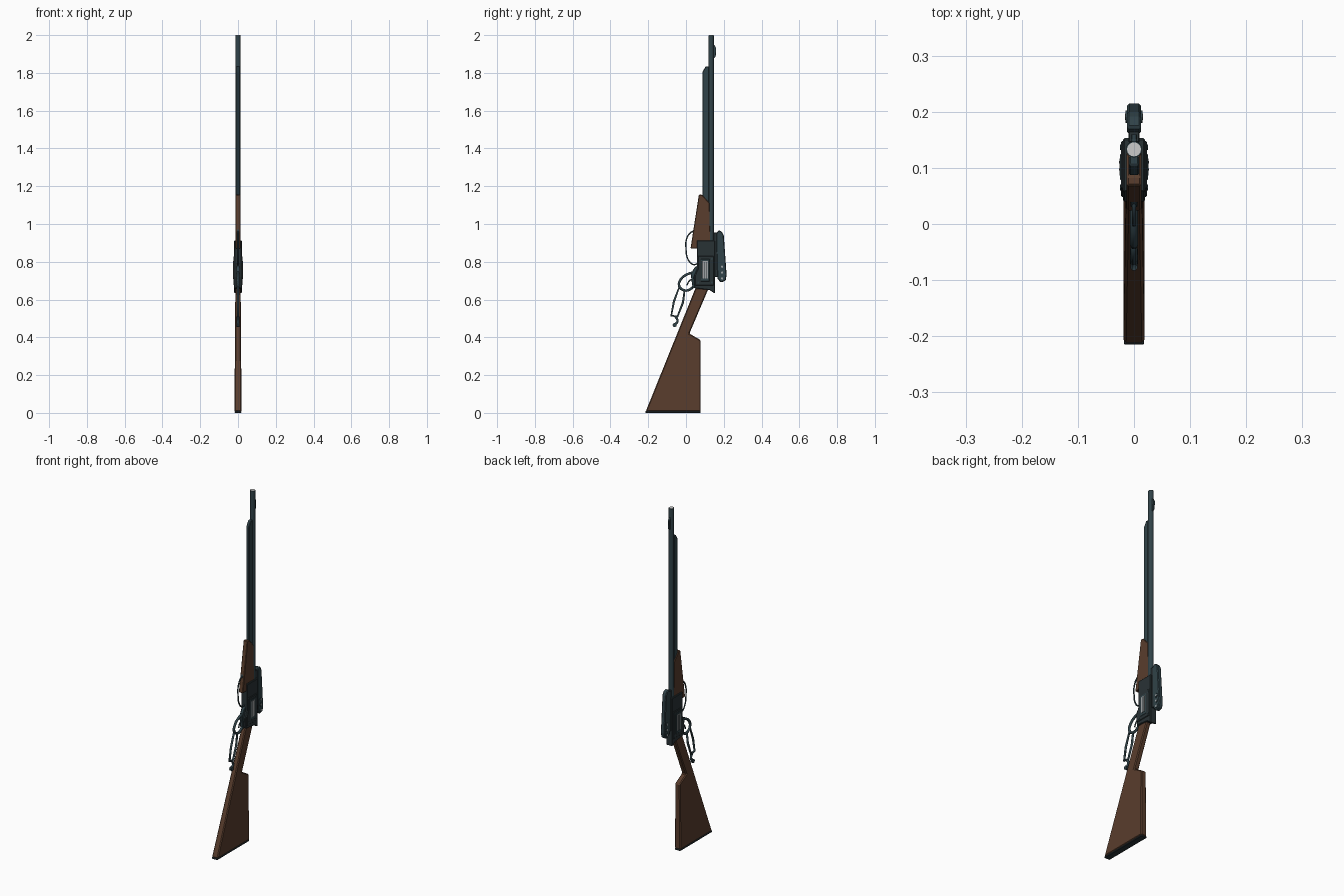
import bpy, bmesh, math

if "Cube" in bpy.data.objects:
    bpy.data.objects.remove(bpy.data.objects["Cube"])


def material(name, rgb):
    m = bpy.data.materials.new(name)
    m.diffuse_color = (*rgb, 1)
    m.use_nodes = True
    m.node_tree.nodes["Principled BSDF"].inputs["Base Color"].default_value = m.diffuse_color
    return m


WOOD = material("wood", (0.10, 0.047, 0.026))
METAL = material("blued_metal", (0.030, 0.055, 0.065))
DARK = material("dark_metal", (0.022, 0.032, 0.036))
STEEL = material("bright_steel", (0.35, 0.37, 0.38))


def link(name, mesh, mat):
    ob = bpy.data.objects.new(name, mesh)
    bpy.context.collection.objects.link(ob)
    if mat:
        mesh.materials.append(mat)
    return ob


def slab(name, profile, half, mat, bevel=0.003):
    """Side profile of (y, z) points extruded to x = +-half(z), edges chamfered."""
    width = half if callable(half) else (lambda z: half)
    bm = bmesh.new()
    sides = [[bm.verts.new((s * width(z), y, z)) for y, z in profile] for s in (-1, 1)]
    bm.faces.new(sides[0])
    bm.faces.new(sides[1][::-1])
    n = len(profile)
    for i in range(n):
        j = (i + 1) % n
        bm.faces.new((sides[0][i], sides[1][i], sides[1][j], sides[0][j]))
    bmesh.ops.recalc_face_normals(bm, faces=bm.faces)
    mesh = bpy.data.meshes.new(name)
    bm.to_mesh(mesh)
    bm.free()
    ob = link(name, mesh, mat)
    if bevel:
        mod = ob.modifiers.new("chamfer", 'BEVEL')
        mod.width, mod.segments, mod.limit_method = bevel, 1, 'ANGLE'
    return ob


def box(name, half, y0, y1, z0, z1, mat, bevel=0.002):
    return slab(name, [(y0, z0), (y1, z0), (y1, z1), (y0, z1)], half, mat, bevel)


def cylinder(name, r, loc, depth, mat, axis='Z', sides=16):
    rot = (0, math.pi / 2, 0) if axis == 'X' else (0, 0, 0)
    bpy.ops.mesh.primitive_cylinder_add(vertices=sides, radius=r, depth=depth, location=loc, rotation=rot)
    ob = bpy.context.object
    ob.name = name
    if mat:
        ob.data.materials.append(mat)
    bpy.ops.object.shade_smooth_by_angle(angle=math.radians(30))
    return ob


def rod(name, points, r, mat, closed=False, smooth=True):
    """Bent bar following (y, z) points in the x = 0 plane."""
    cu = bpy.data.curves.new(name, 'CURVE')
    cu.dimensions = '3D'
    cu.bevel_depth, cu.bevel_resolution, cu.resolution_u = r, 1, 4
    cu.use_fill_caps = True
    sp = cu.splines.new('BEZIER')
    sp.bezier_points.add(len(points) - 1)
    for bp, (y, z) in zip(sp.bezier_points, points):
        bp.co = (0, y, z)
        bp.handle_left_type = bp.handle_right_type = 'AUTO' if smooth else 'VECTOR'
    sp.use_cyclic_u = closed
    return link(name, cu, mat)


# Buttstock, tapering towards the wrist, and butt plate
slab("stock", [(-0.213, 0.008), (0.078, 0.008), (0.078, 0.385), (0.018, 0.42),
               (0.12, 0.66), (0.05, 0.66)],
     lambda z: 0.019 - 0.005 * min(1, z / 0.6), WOOD, 0.005)
box("butt_plate", 0.018, -0.215, 0.078, 0, 0.009, DARK)

# Fore-end
slab("fore_end", [(0.024, 0.87), (0.06, 0.87), (0.06, 0.91), (0.13, 0.91),
                  (0.125, 1.11), (0.085, 1.155), (0.068, 1.155)], 0.013, WOOD)

# Barrel, muzzle and magazine tube
cylinder("barrel", 0.0145, (0, 0.133, 1.447), 1.104, METAL)
cylinder("muzzle_face", 0.0125, (0, 0.133, 1.9985), 0.003, None)
slab("magazine_tube", [(0.087, 0.91), (0.122, 0.91), (0.122, 1.835), (0.105, 1.835),
                       (0.087, 1.805)], 0.009, METAL)

# Front sight
slab("front_sight", [(0.143, 1.875), (0.157, 1.885), (0.160, 1.93), (0.150, 1.948),
                     (0.143, 1.948)], 0.005, METAL, 0.001)

# Receiver with hammer spur, side plates and ejection port
slab("receiver", [(0.045, 0.66), (0.125, 0.65), (0.153, 0.632), (0.153, 0.912),
                  (0.057, 0.912), (0.057, 0.76), (0.040, 0.72)], 0.020, DARK)
slab("side_plates", [(0.048, 0.675), (0.148, 0.675), (0.148, 0.83), (0.062, 0.83),
                     (0.062, 0.76), (0.048, 0.73)], 0.0235, DARK)
box("port_frame", 0.0250, 0.078, 0.125, 0.695, 0.815, METAL)
box("port_bolt", 0.0260, 0.085, 0.118, 0.71, 0.805, STEEL)
for i, y in enumerate((0.095, 0.108)):
    box(f"bolt_rib_{i}", 0.0265, y, y + 0.004, 0.71, 0.80, DARK, 0)
for i, (y, z) in enumerate(((0.065, 0.69), (0.137, 0.69), (0.137, 0.815))):
    cylinder(f"receiver_pin_{i}", 0.005, (0, y, z), 0.050, METAL, 'X', 10)

# Housing on the back of the receiver, with its rail and dials
slab("rear_housing", [(0.162, 0.80), (0.160, 0.95), (0.172, 0.967), (0.190, 0.960),
                      (0.200, 0.94), (0.215, 0.73), (0.210, 0.70), (0.185, 0.69),
                      (0.166, 0.71)], 0.0125, METAL, 0.004)
box("housing_rail", 0.010, 0.145, 0.170, 0.72, 0.955, DARK)
for i, z in enumerate((0.712, 0.743, 0.774)):
    cylinder(f"dial_{i}", 0.011, (0, 0.191, z), 0.030, METAL, 'X', 12)
    cylinder(f"dial_cap_{i}", 0.006, (0, 0.191, z), 0.032, STEEL, 'X', 12)

# Lever: trigger guard ring, hand loop and tail
rod("trigger_guard", [(0.05, 0.745), (0.01, 0.735), (-0.027, 0.708), (-0.036, 0.672),
                      (-0.005, 0.648), (0.03, 0.66), (0.05, 0.685)], 0.0075, METAL)
rod("hand_loop", [(-0.038, 0.66), (-0.008, 0.645), (-0.016, 0.585), (-0.045, 0.51),
                  (-0.078, 0.515), (-0.064, 0.59)], 0.0065, METAL, True, False)
rod("lever_tail", [(-0.055, 0.51), (-0.045, 0.485), (-0.062, 0.465)], 0.007, METAL)
cylinder("tail_knob", 0.011, (0, -0.060, 0.465), 0.014, METAL, 'X', 10)
slab("lever_link", [(0.035, 0.66), (0.06, 0.66), (0.06, 0.78), (0.045, 0.77),
                    (0.025, 0.735)], 0.009, METAL, 0.002)
rod("trigger", [(0.045, 0.71), (0.018, 0.70), (0.005, 0.675)], 0.004, METAL)

# Thin carrying ring in front of the receiver
rod("saddle_ring", [(0.058, 0.965), (0.025, 0.955), (0.003, 0.92), (0.0, 0.87),
                    (0.012, 0.81), (0.04, 0.785), (0.06, 0.79)], 0.004, METAL)
slab("ring_lug", [(0.03, 0.955), (0.06, 0.955), (0.06, 0.982), (0.042, 0.975)], 0.006, METAL, 0.001)
